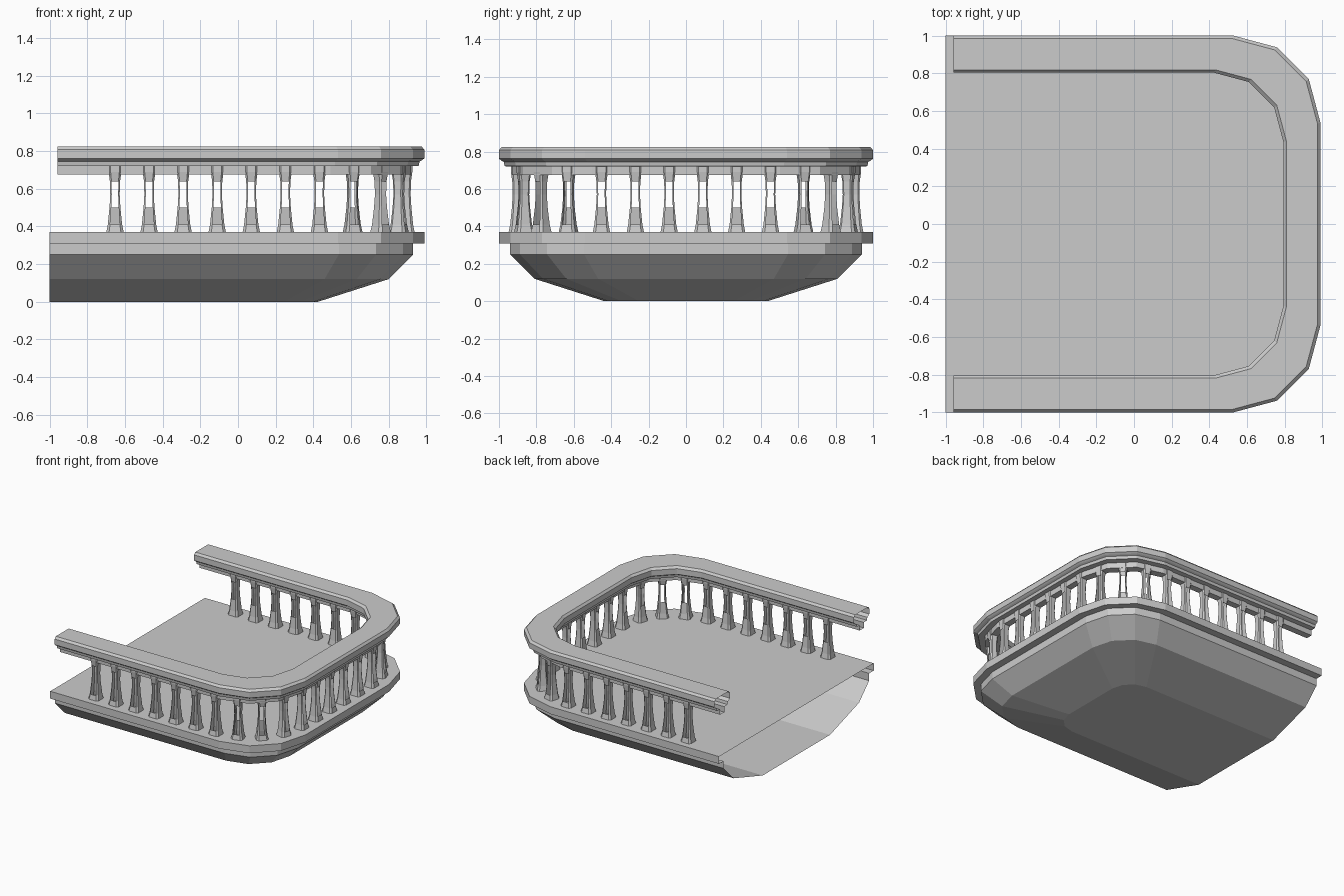
import bpy, bmesh, math
from mathutils import Vector

if "Cube" in bpy.data.objects:
    bpy.data.objects.remove(bpy.data.objects["Cube"])


def outline(s, back, ratio=0.54):
    """U-shaped plan curve of half width s with three-segment rounded corners."""
    c = s * ratio
    r = s - c
    half = [(c - 0.01 + r * math.cos(math.radians(a)), c + r * math.sin(math.radians(a)))
            for a in (0, 30, 60, 90)] + [(back, s)]
    return [(x, -y) for x, y in reversed(half)] + half


def finish(bm, name):
    me = bpy.data.meshes.new(name)
    bm.to_mesh(me)
    bm.free()
    ob = bpy.data.objects.new(name, me)
    bpy.context.collection.objects.link(ob)
    return ob


def sweep(name, profile, back, closed=False, caps=False):
    """Stack U outlines from a (half width, height, corner ratio) profile."""
    bm = bmesh.new()
    rings = [[bm.verts.new((x, y, z)) for x, y in outline(s, back, k)] for s, z, k in profile]
    pairs = list(zip(rings, rings[1:]))
    if closed:
        pairs.append((rings[-1], rings[0]))
    for a, b in pairs:
        for i in range(len(a) - 1):
            bm.faces.new((a[i], b[i], b[i + 1], a[i + 1]))
    if caps:
        bm.faces.new(rings[0])
        bm.faces.new(list(reversed(rings[-1])))
    return finish(bm, name)


# Floor slab and tapered underside, open at the wall side
sweep("balcony_floor", [(1.0, 0.37, 0.54), (1.0, 0.31, 0.54), (0.94, 0.31, 0.58),
                        (0.94, 0.25, 0.58), (0.81, 0.12, 0.58), (0.435, 0.0, 0.58)],
      -1.0, caps=True)

# Moulded handrail: symmetric section around the rail centre line
MID = 0.902
section = [(0.083, 0.825), (0.098, 0.808), (0.098, 0.762), (0.085, 0.752),
           (0.072, 0.745), (0.068, 0.722), (0.027, 0.72), (0.027, 0.675)]
rail = [(MID + w, z, 0.54) for w, z in section]
rail += [(MID - w, z, 0.54) for w, z in reversed(section)]
sweep("handrail", rail, -0.96, closed=True)


# Baluster: flared chamfered-square tube with a window in the outer and inner face
def baluster_mesh():
    bm = bmesh.new()
    levels = [(0.046, 0.37), (0.038, 0.41), (0.029, 0.50), (0.025, 0.57),
              (0.027, 0.64), (0.034, 0.69), (0.034, 0.72)]
    rings = []
    for w, z in levels:
        k = w * 0.68
        pts = [(w, -k), (w, k), (k, w), (-k, w), (-w, k), (-w, -k), (-k, -w), (k, -w)]
        rings.append([bm.verts.new((x, y, z)) for x, y in pts])
    for j, (a, b) in enumerate(zip(rings, rings[1:])):
        for i in range(8):
            # outer window starts lower than the inner one
            if (i == 0 and 1 <= j <= 3) or (i == 4 and 2 <= j <= 3):
                continue
            n = (i + 1) % 8
            bm.faces.new((a[i], a[n], b[n], b[i]))
    me = bpy.data.meshes.new("baluster")
    bm.to_mesh(me)
    bm.free()
    return me


def walk(path, dist):
    """Point and heading at a distance along a polyline."""
    for a, b in zip(path, path[1:]):
        length = (b - a).length
        if dist <= length:
            d = (b - a) / length
            return a + d * dist, math.atan2(d.y, d.x) - math.pi / 2
        dist -= length


# Evenly spaced balusters along both halves of the rail
mesh = baluster_mesh()
path = [Vector(p) for p in outline(MID, -0.96)[5:]]
path = [Vector((path[0].x - 0, 0))] + path if path[0].y > 0 else path
path[0].y = 0
for i in range(13):
    p, ang = walk(path, 0.09 + 0.181 * i)
    for side in (1, -1):
        ob = bpy.data.objects.new("baluster", mesh)
        ob.location = (p.x, p.y * side, 0)
        ob.rotation_euler.z = ang * side
        bpy.context.collection.objects.link(ob)
